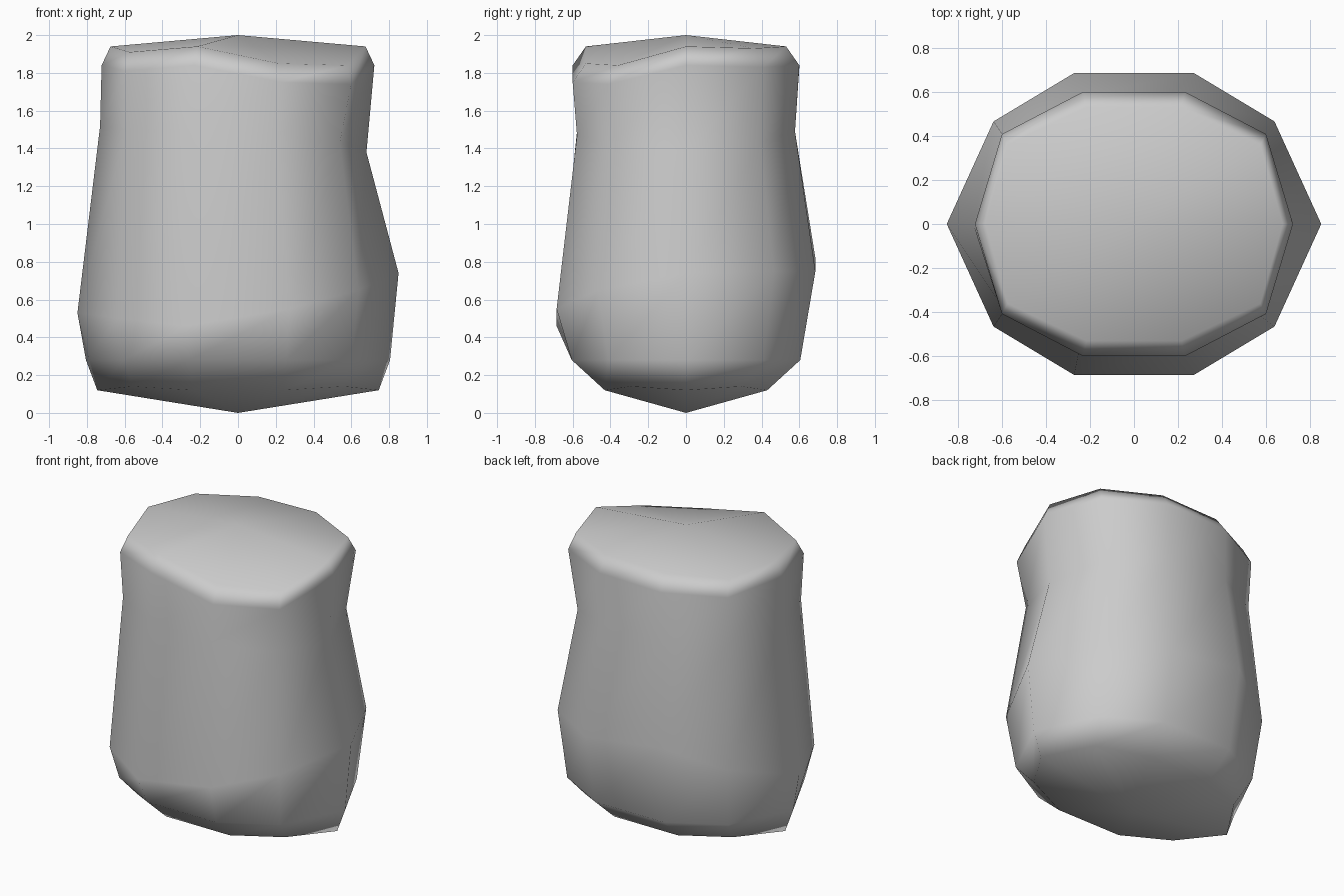
import bpy, bmesh

cube = bpy.data.objects.get("Cube")
if cube:
    bpy.data.objects.remove(cube, do_unlink=True)

stone = bpy.data.materials.new("stone_grey")
stone.use_nodes = True
GREY = (0.6, 0.6, 0.6, 1)
stone.diffuse_color = GREY
stone.node_tree.nodes["Principled BSDF"].inputs["Base Color"].default_value = GREY

# Rings from bottom to top: half width, half depth, x shift, corner width, heights around
rim = [1.94, 1.93, 1.94, 1.93, 1.92, 1.94, 1.91, 1.94, 1.85, 1.84]
RINGS = [
    (0.745, 0.43, 0, 0.75, [0.12, 0.14, 0.12, 0.12, 0.14] * 2),
    (0.805, 0.605, 0, 0.75, [0.28] * 10),
    (0.85, 0.685, 0, 0.75, [0.74, 0.75, 0.75, 0.82, 0.68, 0.53, 0.5, 0.46, 0.55, 0.65]),
    (0.705, 0.577, -0.025, 0.8, [1.38, 1.43, 1.49, 1.49, 1.5, 1.52, 1.5, 1.49, 1.47, 1.43]),
    (0.722, 0.6, 0, 0.83, [z - 0.1 for z in rim]),
    (0.675, 0.53, 0, 0.85, rim),
]


def outline(corner):
    """Ten-sided oval with unit half width and half depth."""
    quarter = [(1, 0), (corner, 0.68), (0.32, 1)]
    half = quarter + [(-x, y) for x, y in quarter[:0:-1]]
    return half + [(-x, -y) for x, y in half]


# Lumpy body with shallow cone caps
bm = bmesh.new()
rings = []
for w, d, shift, corner, heights in RINGS:
    rings.append([bm.verts.new((x * w + shift, y * d, z))
                  for (x, y), z in zip(outline(corner), heights)])
bottom = bm.verts.new((0, 0, 0))
top = bm.verts.new((0, 0, 2))
for i in range(10):
    j = (i + 1) % 10
    for low, high in zip(rings, rings[1:]):
        bm.faces.new((low[i], low[j], high[j], high[i]))
    bm.faces.new((rings[-1][i], rings[-1][j], top))
    bm.faces.new((rings[0][j], rings[0][i], bottom))
for face in bm.faces:
    face.smooth = True
mesh = bpy.data.meshes.new("stone_body")
bm.to_mesh(mesh)
bm.free()
mesh.materials.append(stone)
body = bpy.data.objects.new("stone_body", mesh)
bpy.context.collection.objects.link(body)

# Keep the broad faces flat and the rounding near the edges
body.modifiers.new("weighted_normals", "WEIGHTED_NORMAL")
